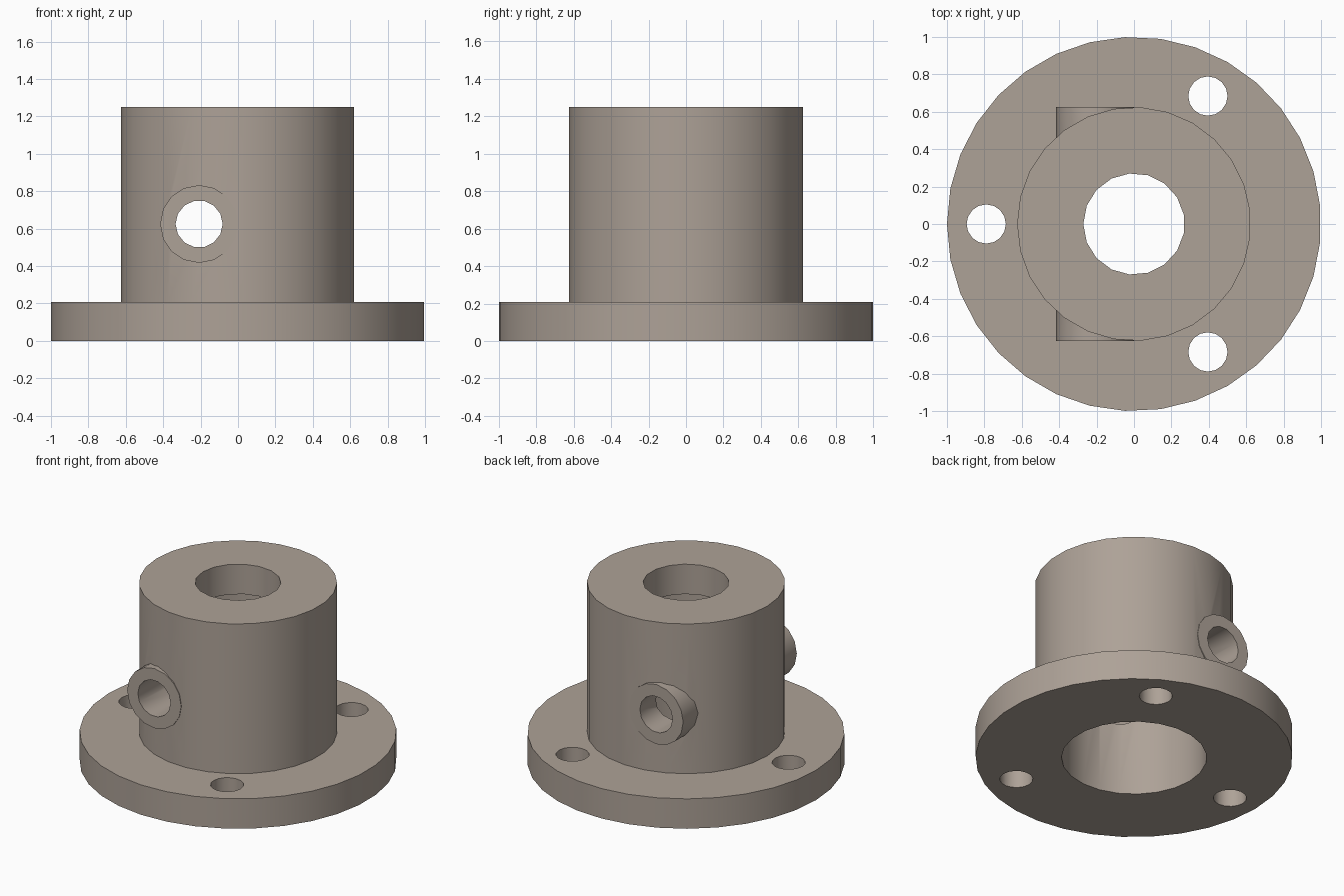
import bpy
import bmesh
import math
from mathutils import Matrix, Vector

cube = bpy.data.objects.get("Cube")
if cube:
    bpy.data.objects.remove(cube, do_unlink=True)

# Main dimensions
FLANGE_R, FLANGE_H = 1.0, 0.208
HUB_R, HEIGHT = 0.625, 1.25
BORE_R, BORE_TOP = 0.458, 1.042
PORT_X, PORT_Z = -0.208, 0.625

# Single warm grey material
grey = bpy.data.materials.new("warm_grey")
grey.use_nodes = True
colour = (0.42, 0.36, 0.31, 1)
grey.diffuse_color = colour
grey.node_tree.nodes["Principled BSDF"].inputs["Base Color"].default_value = colour


def cylinder(name, radius, start, end, sides):
    """Cylinder between two points, with one edge facing -x."""
    start, end = Vector(start), Vector(end)
    axis = (end - start).normalized()
    side = Vector((-1, 0, 0))
    frame = Matrix((side, axis.cross(side), axis)).transposed().to_4x4()
    bm = bmesh.new()
    # cone vertices begin on local +y, so turn them onto local +x
    bmesh.ops.create_cone(bm, cap_ends=True, segments=sides, radius1=radius,
                          radius2=radius, depth=(end - start).length)
    first = max(bm.verts, key=lambda v: v.co.z).co
    turn = Matrix.Rotation(-math.atan2(first.y, first.x), 4, "Z")
    place = Matrix.Translation((start + end) / 2) @ frame @ turn
    bmesh.ops.transform(bm, matrix=place, verts=bm.verts)
    bmesh.ops.recalc_face_normals(bm, faces=bm.faces)
    mesh = bpy.data.meshes.new(name)
    bm.to_mesh(mesh)
    bm.free()
    mesh.materials.append(grey)
    obj = bpy.data.objects.new(name, mesh)
    bpy.context.collection.objects.link(obj)
    return obj


def combine(target, other, operation):
    """Apply a boolean and discard the helper."""
    bpy.context.view_layer.objects.active = target
    mod = target.modifiers.new(operation.lower(), "BOOLEAN")
    mod.operation = operation
    mod.solver = "EXACT"
    mod.object = other
    bpy.ops.object.modifier_apply(modifier=mod.name)
    bpy.data.objects.remove(other, do_unlink=True)


# Round base flange, hub and the cross boss
housing = cylinder("flanged_housing", FLANGE_R, (0, 0, 0), (0, 0, FLANGE_H), 33)
hub = cylinder("hub", HUB_R, (0, 0, FLANGE_H / 2), (0, 0, HEIGHT), 27)
boss = cylinder("cross_boss", 0.208, (PORT_X, -HUB_R, PORT_Z), (PORT_X, HUB_R, PORT_Z), 16)
combine(housing, hub, "UNION")
combine(housing, boss, "UNION")

# Wide lower bore and narrow top opening
combine(housing, cylinder("bore", BORE_R, (0, 0, -0.2), (0, 0, BORE_TOP), 23), "DIFFERENCE")
combine(housing, cylinder("top_opening", 0.271, (0, 0, 0.9), (0, 0, 1.5), 17), "DIFFERENCE")

# Cross port running front to back
combine(housing, cylinder("cross_port", 0.126, (PORT_X, -1, PORT_Z), (PORT_X, 1, PORT_Z), 14),
        "DIFFERENCE")

# Three screw holes around the flange
for i in range(3):
    angle = math.pi + i * math.tau / 3
    x, y = 0.79 * math.cos(angle), 0.79 * math.sin(angle)
    combine(housing, cylinder("screw_hole", 0.105, (x, y, -0.2), (x, y, 0.5), 16), "DIFFERENCE")

# Smooth round walls, crisp rims
bpy.ops.object.select_all(action="DESELECT")
housing.select_set(True)
bpy.context.view_layer.objects.active = housing
bpy.ops.object.shade_smooth_by_angle(angle=math.radians(35))
